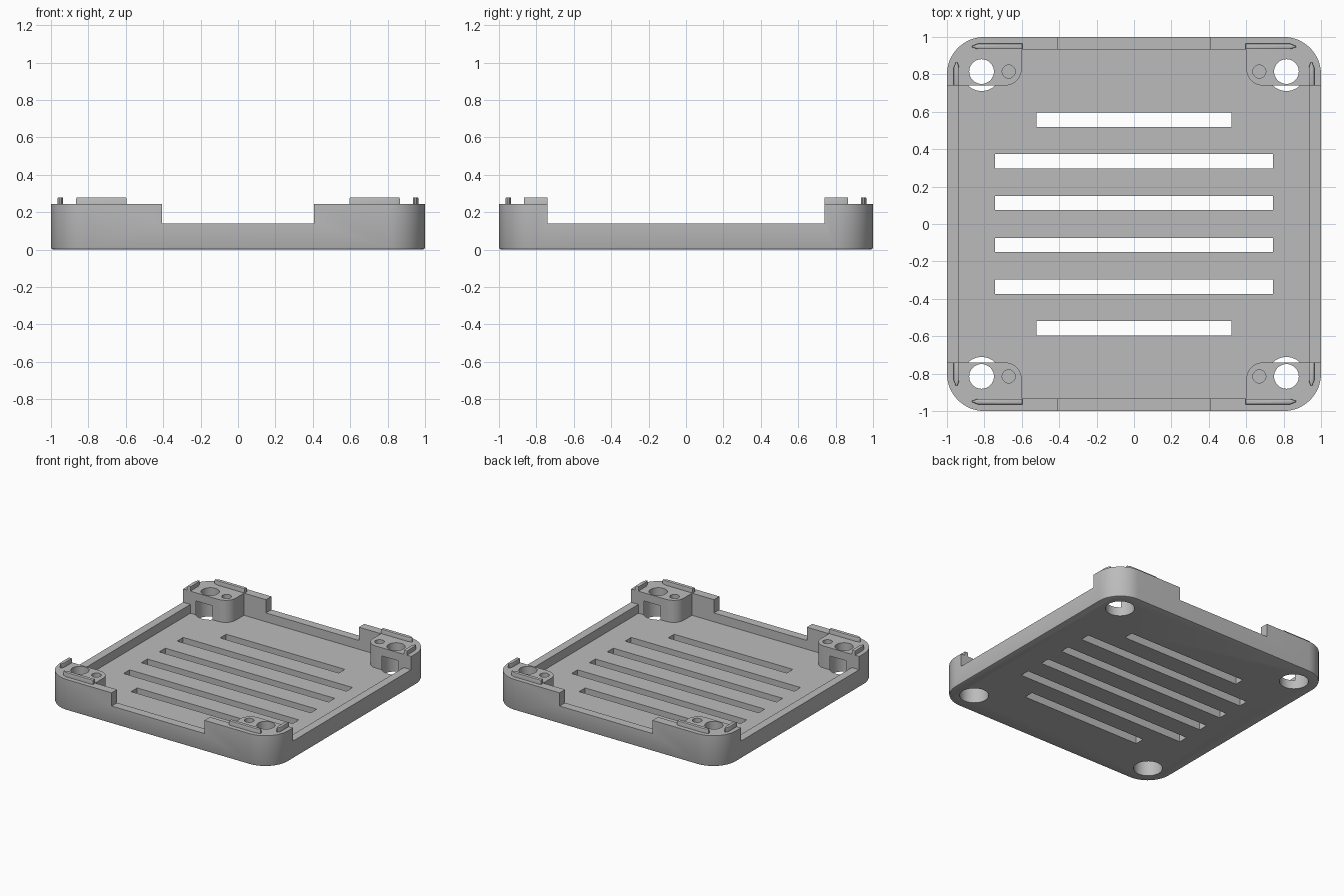
import bpy, bmesh, math

old = bpy.data.objects.get("Cube")
if old:
    bpy.data.objects.remove(old)

FLOOR, RIM, TOP, RIDGE = 0.07, 0.14, 0.245, 0.28
SIGNS = [(1, 1), (-1, 1), (-1, -1), (1, -1)]

grey = bpy.data.materials.new("plain grey")
grey.use_nodes = True
grey.diffuse_color = (0.5, 0.5, 0.5, 1)
grey.node_tree.nodes["Principled BSDF"].inputs["Base Color"].default_value = (0.5, 0.5, 0.5, 1)


def prism(name, points, low, high, bevel_at=None, bevel=0.01, segments=2):
    """Extrude a plan outline, optionally rounding its edges at one height."""
    bm = bmesh.new()
    face = bm.faces.new([bm.verts.new((x, y, low)) for x, y in points])
    new = bmesh.ops.extrude_face_region(bm, geom=[face])["geom"]
    bmesh.ops.translate(bm, vec=(0, 0, high - low),
                        verts=[g for g in new if isinstance(g, bmesh.types.BMVert)])
    bmesh.ops.recalc_face_normals(bm, faces=bm.faces[:])
    if bevel_at is not None:
        edges = [e for e in bm.edges if all(abs(v.co.z - bevel_at) < 1e-5 for v in e.verts)]
        bmesh.ops.bevel(bm, geom=edges, offset=bevel, segments=segments,
                        profile=0.5, affect='EDGES')
    mesh = bpy.data.meshes.new(name)
    bm.to_mesh(mesh)
    bm.free()
    mesh.materials.append(grey)
    ob = bpy.data.objects.new(name, mesh)
    bpy.context.collection.objects.link(ob)
    return ob


def arc(cx, cy, r, start, end, steps):
    angles = [math.radians(start + (end - start) * i / steps) for i in range(steps + 1)]
    return [(cx + r * math.cos(a), cy + r * math.sin(a)) for a in angles]


def circle(cx, cy, r):
    return arc(cx, cy, r, 0, 360, 48)[:-1]


def box(x0, x1, y0, y1):
    return [(x0, y0), (x1, y0), (x1, y1), (x0, y1)]


def mirrored(quarter):
    """Repeat a first-quadrant outline in all four quadrants, in order."""
    out = []
    for sx, sy in SIGNS:
        pts = [(x * sx, y * sy) for x, y in quarter]
        out += pts if sx * sy > 0 else pts[::-1]
    return out


def cut(target, points, low, high):
    cutter = prism("cutter", points, low, high)
    cutter.hide_render = True
    mod = target.modifiers.new("cut", 'BOOLEAN')
    mod.operation = 'DIFFERENCE'
    mod.solver = 'EXACT'
    mod.object = cutter
    bpy.context.view_layer.objects.active = target
    bpy.ops.object.modifier_apply(modifier=mod.name)
    bpy.data.objects.remove(cutter)


def smooth(ob):
    bpy.ops.object.select_all(action='DESELECT')
    ob.select_set(True)
    bpy.context.view_layer.objects.active = ob
    bpy.ops.object.shade_smooth_by_angle(angle=math.radians(30))


# Tray block with rounded corners and a softened bottom edge
tray = prism("tray", mirrored(arc(0.8, 0.8, 0.2, 0, 90, 16)), 0, TOP, bevel_at=0, bevel=0.012)

# Cavity that leaves the walls and four corner posts standing
cavity = [(0.935, 0.74)] + arc(0.69, 0.83, 0.09, 270, 180, 10) + [(0.6, 0.932)]
cut(tray, mirrored(cavity), FLOOR, 0.5)

# Lowered rim between the corners
cut(tray, box(-0.407, 0.407, -1.2, 1.2), RIM, 0.5)
cut(tray, box(-1.2, 1.2, -0.74, 0.74), RIM, 0.5)

# Ventilation slots
for y, half in [(0.557, 0.52), (0.336, 0.742), (0.112, 0.742)]:
    for s in (1, -1):
        cut(tray, box(-half, half, s * y - 0.038, s * y + 0.038), -0.1, FLOOR + 0.05)

# Screw holes with wide recesses from below, and blind pin holes
for sx, sy in SIGNS:
    cx, cy = 0.815 * sx, 0.815 * sy
    cut(tray, circle(cx, cy, 0.104), -0.1, 0.18)
    cut(tray, circle(cx, cy, 0.066), 0.1, 0.5)
    cut(tray, circle(0.67 * sx, cy, 0.035), 0.1, 0.5)
smooth(tray)

# Locating ridges on top of each corner post, tapered at the outer end
along_x = [(0.597, 0.935), (0.835, 0.935), (0.865, 0.944),
           (0.865, 0.952), (0.835, 0.964), (0.597, 0.964)]
along_y = [(y, x - 0.0) for x, y in along_x]
along_y = [(x, max(y + 0.002, 0.74) if y > 0.6 else 0.74) for x, y in along_y]
for (sx, sy), corner in zip(SIGNS, ("back_left", "back_right", "front_right", "front_left")):
    for label, outline in (("long", along_x), ("short", along_y)):
        ridge = prism(f"{label}_ridge_{corner}", [(x * sx, y * sy) for x, y in outline],
                      TOP - 0.01, RIDGE, bevel_at=RIDGE, bevel=0.006)
        smooth(ridge)
